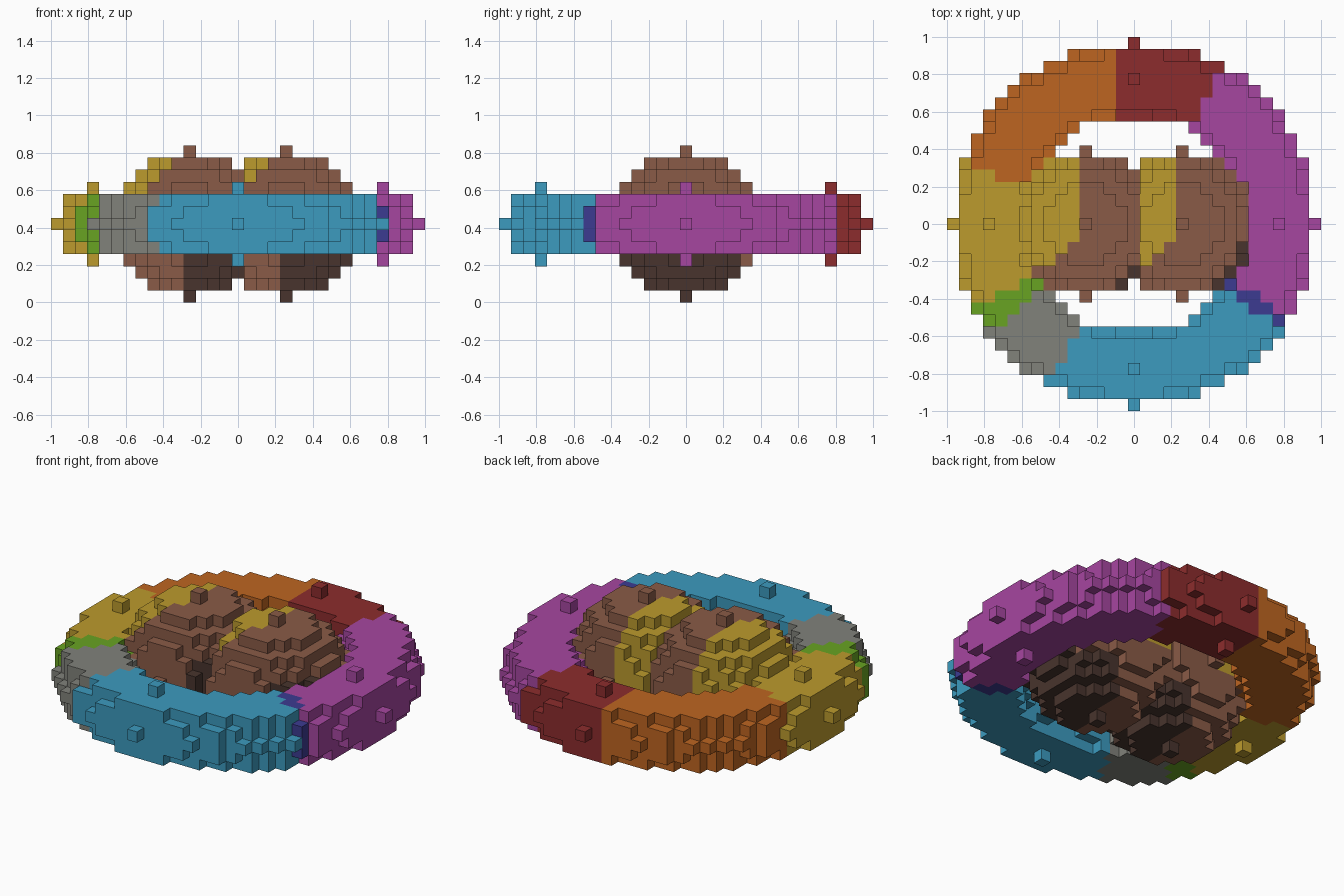
import bpy, bmesh, math
from mathutils import Vector

cube = bpy.data.objects.get("Cube")
if cube:
    bpy.data.objects.remove(cube, do_unlink=True)

S = 2 / 31              # edge of one block
RING_R, TUBE_R = 12, 3  # ring radii in blocks
BALL_R, BALL_X = 6, 4   # ball radius and offset in blocks


def material(name, rgb):
    lin = [((c / 255 + 0.055) / 1.055) ** 2.4 for c in rgb] + [1.0]
    m = bpy.data.materials.new(name)
    m.use_nodes = True
    m.diffuse_color = lin
    m.node_tree.nodes["Principled BSDF"].inputs["Base Color"].default_value = lin
    return m


MATS = {name: material(name, rgb) for name, rgb in {
    "purple": (166, 70, 160), "dark red": (140, 44, 45), "orange": (190, 101, 33),
    "gold": (188, 155, 45), "green": (104, 163, 34), "grey": (129, 130, 123),
    "blue": (60, 155, 191), "indigo": (60, 59, 145),
    "brown": (138, 91, 71), "dark brown": (72, 52, 45)}.items()}
NAMES = list(MATS)

# Ring sectors: colour and the angle in degrees where it ends
SECTORS = [("purple", 60.3), ("dark red", 97.2), ("orange", 160.2), ("gold", 207.4),
           ("green", 216.4), ("grey", 241.55), ("blue", 324.5), ("indigo", 329.4),
           ("purple", 360)]


def azimuth(x, y):
    return math.degrees(math.atan2(y, x)) % 360


def ring_colour(x, y, z):
    a = azimuth(x, y)
    return next(name for name, end in SECTORS if a < end)


def ball_colour(x, y, z):
    # Gold sector on the upper back, dark sector widening toward the bottom
    a = azimuth(x, y)
    signed = (a + 180) % 360 - 180
    if z >= 0:
        if 95 < a < (229 if z > 2 else 220):
            return "gold"
        if z <= 2 and -64 < signed < -15:
            return "dark brown"
    elif z >= -2:
        if -80 < signed < 30:
            return "dark brown"
    elif -95 < signed < 75:
        return "dark brown"
    return "brown"


def blocks(test):
    return {(x, y, z) for x in range(-15, 16) for y in range(-15, 16)
            for z in range(-6, 7) if test(x, y, z)}


def ball(cx):
    return blocks(lambda x, y, z: (x - cx) ** 2 + y * y + z * z <= BALL_R ** 2)


left = ball(BALL_X)
right = ball(-BALL_X)
ring = blocks(lambda x, y, z: (math.hypot(x, y) - RING_R) ** 2 + z * z <= TUBE_R ** 2)

# Each block belongs to a single part
left -= {b for b in left & right if b[0] <= 0}
right -= left
ring -= left | right
solid = left | right | ring


def build(name, part, colour, cx=0):
    """Skin a set of blocks, with a face wherever a block meets empty space."""
    bm = bmesh.new()
    verts = {}

    def vert(p):
        key = tuple(round(2 * c) for c in p)
        if key not in verts:
            verts[key] = bm.verts.new((p.x * S, p.y * S, (p.z + 6.5) * S))
        return verts[key]

    for b in sorted(part):
        index = NAMES.index(colour(b[0] - cx, b[1], b[2]))
        for axis in range(3):
            for sign in (-1, 1):
                n, u, v = Vector(), Vector(), Vector()
                n[axis], u[(axis + 1) % 3], v[(axis + 2) % 3] = sign, sign, 1
                if tuple(int(c) for c in Vector(b) + n) in solid:
                    continue
                mid = Vector(b) + n / 2
                corners = [mid + (s * u + t * v) / 2
                           for s, t in ((-1, -1), (1, -1), (1, 1), (-1, 1))]
                face = bm.faces.new([vert(p) for p in corners])
                face.material_index = index
    mesh = bpy.data.meshes.new(name)
    bm.to_mesh(mesh)
    bm.free()
    for m in MATS.values():
        mesh.materials.append(m)
    bpy.context.collection.objects.link(bpy.data.objects.new(name, mesh))


build("block_ring", ring, ring_colour)
build("left_ball", left, ball_colour, BALL_X)
build("right_ball", right, ball_colour, -BALL_X)
